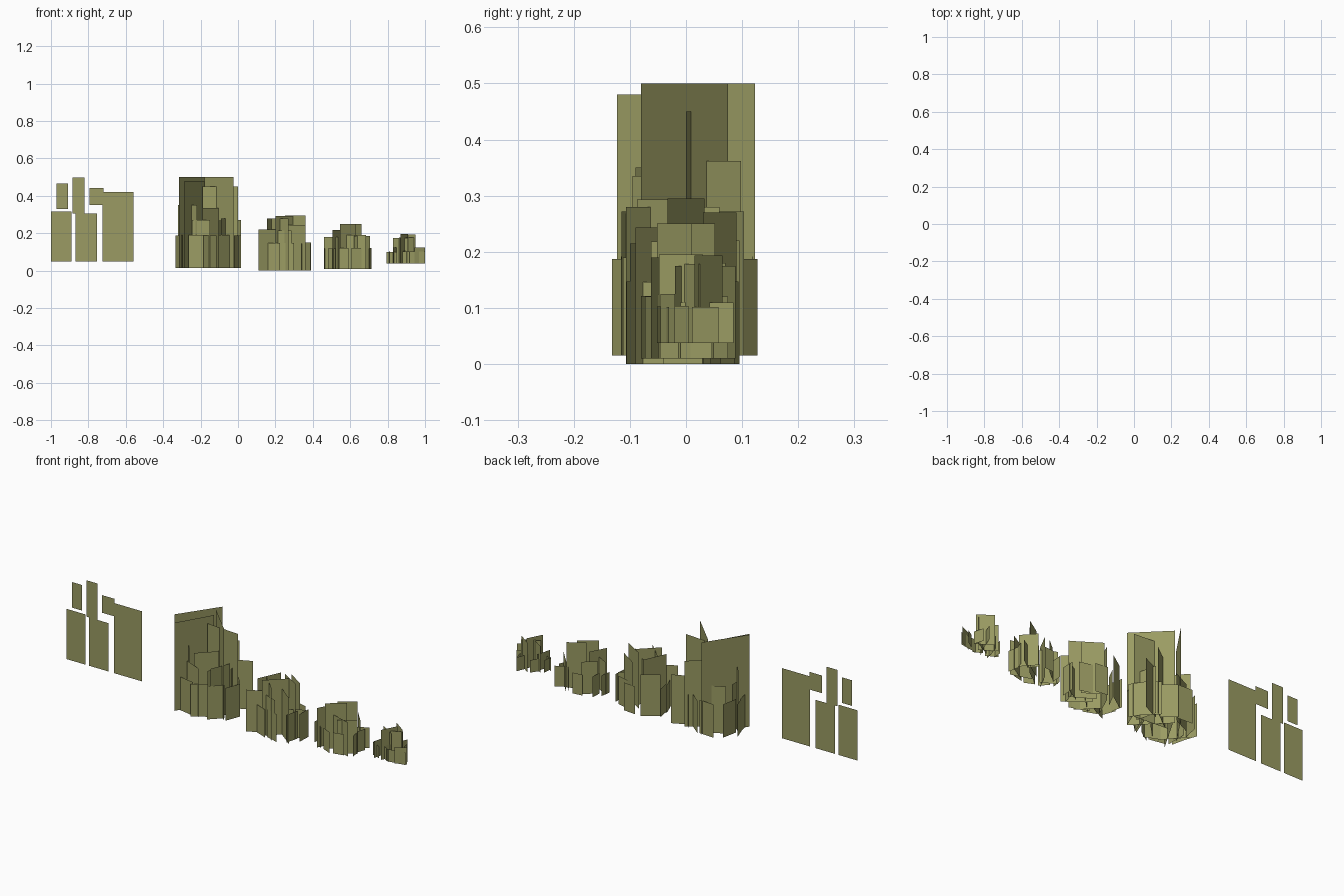
import bpy, math, random

random.seed(4)
olive = bpy.data.materials.new("olive grass")
olive.diffuse_color = (0.325, 0.33, 0.125, 1)


def cards_object(name, cards):
    """One mesh of upright rectangles: (x0, y0, x1, y1, bottom, top)."""
    verts, faces = [], []
    for x0, y0, x1, y1, lo, hi in cards:
        n = len(verts)
        verts += [(x0, y0, lo), (x1, y1, lo), (x1, y1, hi), (x0, y0, hi)]
        faces.append((n, n + 1, n + 2, n + 3))
    mesh = bpy.data.meshes.new(name)
    mesh.from_pydata(verts, [], faces)
    mesh.materials.append(olive)
    ob = bpy.data.objects.new(name, mesh)
    bpy.context.collection.objects.link(ob)


def ring(box, base, top, width, count, turn, fill=1.0):
    """Low cards standing round the clump, kept inside its footprint."""
    xa, xb, ya, yb = box
    out = []
    for i in range(count):
        a = turn + math.tau * i / count
        d = a + math.pi / 2 + random.uniform(-0.7, 0.7)
        dx, dy = math.cos(d) * width / 2, math.sin(d) * width / 2
        cx = (xa + xb) / 2 + math.cos(a) * fill * ((xb - xa) / 2 - abs(dx))
        cy = (ya + yb) / 2 + math.sin(a) * fill * ((yb - ya) / 2 - abs(dy))
        h = top * random.uniform(0.97, 1.0)
        out.append((cx - dx, cy - dy, cx + dx, cy + dy, base, h))
    return out


def clump(name, box, base, tall, rings):
    cards = [(x0, y0, x1, y1, base, t) for x0, y0, x1, y1, t in tall]
    for top, width, count, turn, fill in rings:
        cards += ring(box, base, top, width, count, turn, fill)
    cards_object(name, cards)


# flat sheet of single blades at the left
cards_object("sample_cards", [(x0, 0, x1, 0, lo, hi) for x0, x1, lo, hi in [
    (-1.0, -0.89, 0.05, 0.315), (-0.87, -0.755, 0.05, 0.305),
    (-0.725, -0.56, 0.05, 0.35), (-0.72, -0.56, 0.35, 0.42),
    (-0.795, -0.72, 0.35, 0.443), (-0.885, -0.82, 0.305, 0.497),
    (-0.97, -0.91, 0.33, 0.465)]])

# largest clump
clump("grass_clump_large", (-0.335, 0.02, -0.132, 0.13), 0.015, [
    (-0.315, -0.08, -0.177, 0.123, 0.50),
    (-0.18, 0.075, -0.025, -0.08, 0.50),
    (-0.285, -0.123, -0.18, 0.057, 0.48),
    (-0.19, 0.015, 0.0, 0.0, 0.45),
    (-0.17, 0.015, -0.06, 0.098, 0.362),
    (-0.32, 0.02, -0.22, -0.09, 0.35),
    (-0.19, -0.095, -0.105, -0.01, 0.335),
    (-0.245, -0.075, -0.15, -0.115, 0.272),
    (-0.08, 0.06, 0.015, 0.103, 0.272),
    (-0.09, -0.10, -0.05, 0.0, 0.28),
], [(0.27, 0.11, 4, 0.6, 0.85), (0.192, 0.085, 11, 0.2, 1.0)])

# second clump
clump("grass_clump_medium", (0.105, 0.39, -0.107, 0.095), 0.0, [
    (0.25, 0.033, 0.36, -0.033, 0.295),
    (0.20, -0.087, 0.295, 0.003, 0.293),
    (0.155, -0.06, 0.21, 0.06, 0.28),
    (0.18, -0.02, 0.27, -0.107, 0.28),
    (0.245, 0.0, 0.36, -0.09, 0.243),
    (0.11, -0.09, 0.20, -0.045, 0.22),
    (0.205, -0.07, 0.285, -0.10, 0.215),
    (0.25, 0.09, 0.34, 0.03, 0.27),
    (0.12, 0.04, 0.20, 0.095, 0.22),
    (0.32, -0.03, 0.39, 0.01, 0.15),
], [(0.15, 0.07, 9, 0.0, 1.0)])

# third clump
clump("grass_clump_small", (0.46, 0.715, -0.082, 0.088), 0.01, [
    (0.545, -0.052, 0.63, 0.01, 0.25),
    (0.58, 0.0, 0.66, 0.052, 0.25),
    (0.505, -0.062, 0.55, 0.025, 0.218),
    (0.46, 0.01, 0.535, -0.03, 0.18),
    (0.58, -0.03, 0.685, -0.062, 0.19),
    (0.62, -0.06, 0.705, -0.01, 0.185),
    (0.64, 0.088, 0.70, 0.02, 0.175),
    (0.50, 0.02, 0.56, 0.07, 0.18),
    (0.66, 0.04, 0.715, 0.075, 0.12),
], [(0.122, 0.055, 9, 0.3, 1.0)])

# smallest clump
clump("grass_clump_tiny", (0.795, 1.0, -0.057, 0.07), 0.037, [
    (0.87, -0.048, 0.91, 0.03, 0.195),
    (0.88, 0.065, 0.95, 0.015, 0.193),
    (0.83, 0.03, 0.91, -0.02, 0.175),
    (0.86, -0.02, 0.945, 0.025, 0.178),
    (0.945, -0.045, 1.0, -0.02, 0.125),
    (0.885, -0.03, 0.93, 0.085, 0.11),
    (0.90, -0.045, 1.0, -0.03, 0.102),
    (0.83, -0.05, 0.85, 0.03, 0.125),
    (0.795, -0.01, 0.85, -0.04, 0.10),
], [(0.104, 0.05, 5, 0.9, 0.9)])
